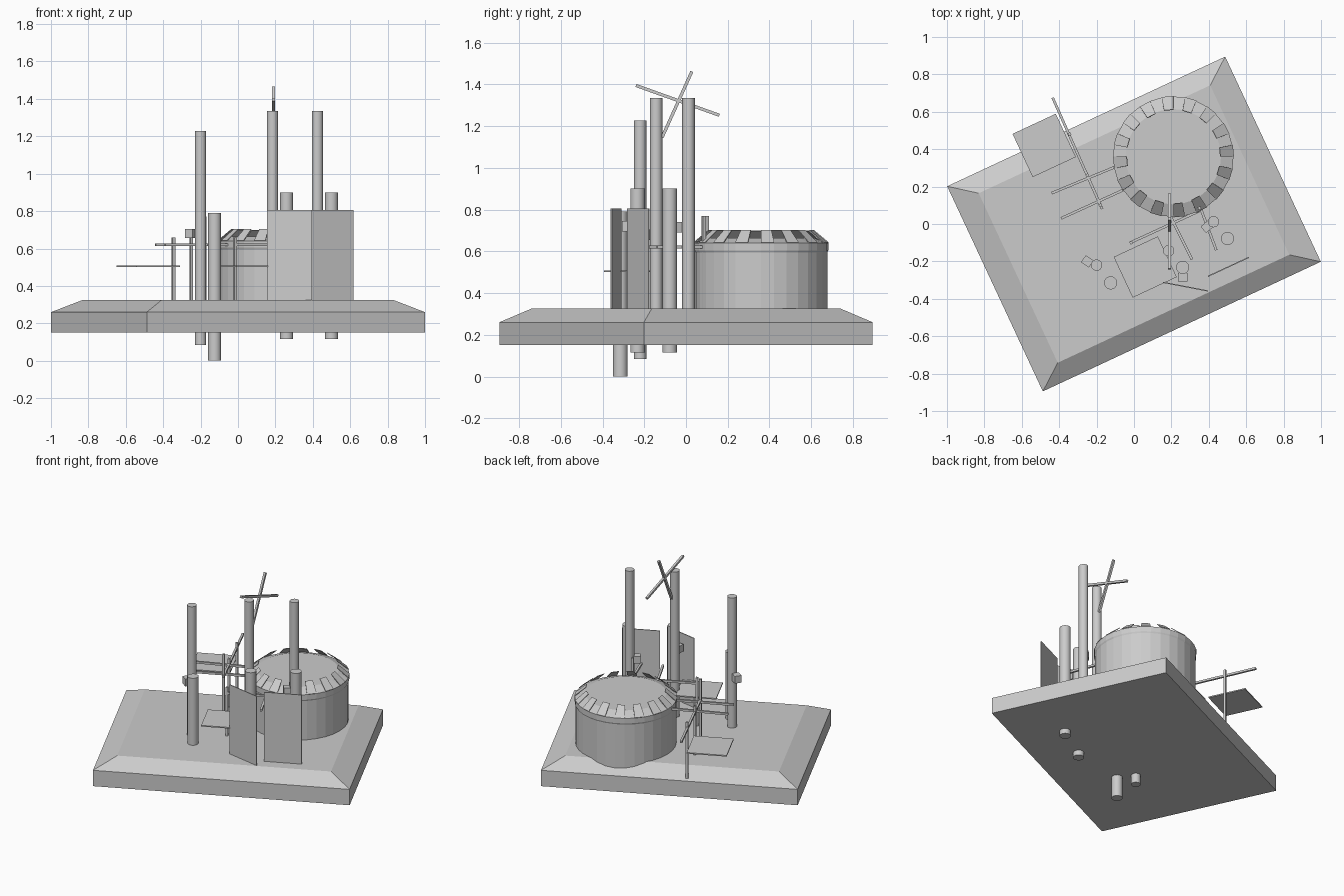
import bpy, bmesh, math
from mathutils import Vector

if "Cube" in bpy.data.objects:
    bpy.data.objects.remove(bpy.data.objects["Cube"])

TURN = math.radians(25)


def finish(name, bm):
    bmesh.ops.recalc_face_normals(bm, faces=bm.faces[:])
    me = bpy.data.meshes.new(name)
    bm.to_mesh(me)
    bm.free()
    ob = bpy.data.objects.new(name, me)
    bpy.context.collection.objects.link(ob)
    return ob


def loft(name, rings):
    """Closed solid through a stack of equal-sized rings."""
    bm = bmesh.new()
    vs = [[bm.verts.new(p) for p in r] for r in rings]
    n = len(vs[0])
    for a, b in zip(vs, vs[1:]):
        for i in range(n):
            j = (i + 1) % n
            bm.faces.new((a[i], a[j], b[j], b[i]))
    bm.faces.new(vs[0][::-1])
    bm.faces.new(vs[-1])
    return finish(name, bm)


def rect(hx, hy, z):
    c, s = math.cos(TURN), math.sin(TURN)
    return [(x * c - y * s, x * s + y * c, z)
            for x, y in ((-hx, -hy), (hx, -hy), (hx, hy), (-hx, hy))]


def circle(x, y, r, z, n):
    return [(x + r * math.cos(math.tau * i / n), y + r * math.sin(math.tau * i / n), z)
            for i in range(n)]


def pole(name, x, y, r, z0, z1):
    ob = loft(name, [circle(x, y, r, z, 20) for z in (z0, z1)])
    for p in ob.data.polygons:
        p.use_smooth = len(p.vertices) == 4


def block(name, loc, size, turn=TURN):
    bm = bmesh.new()
    bmesh.ops.create_cube(bm, size=1)
    bmesh.ops.scale(bm, vec=size, verts=bm.verts)
    ob = finish(name, bm)
    ob.location = loc
    ob.rotation_euler.z = turn


def bar(name, a, b, t=0.014):
    """Square bar between two points."""
    a, b = Vector(a), Vector(b)
    bm = bmesh.new()
    bmesh.ops.create_cube(bm, size=1)
    bmesh.ops.scale(bm, vec=(t, t, (b - a).length), verts=bm.verts)
    ob = finish(name, bm)
    ob.location = (a + b) / 2
    ob.rotation_euler = (b - a).to_track_quat('Z', 'Y').to_euler()


# Chamfered base slab
loft("base", [rect(0.82, 0.605, 0.15), rect(0.82, 0.605, 0.26), rect(0.683, 0.50, 0.325)])

# Round tank with a low conical cap
TX, TY, N = 0.21, 0.36, 32
loft("tank", [circle(TX, TY, r, z, N) for r, z in
              ((0.318, 0.22), (0.318, 0.595), (0.322, 0.605), (0.322, 0.64), (0.255, 0.665))])

# Raised panels alternating around the rim
bm = bmesh.new()
lo, hi = circle(TX, TY, 0.322, 0.64, N), circle(TX, TY, 0.25, 0.70, N)
for i in range(0, N, 2):
    bm.faces.new([bm.verts.new(p) for p in (lo[i], lo[i + 1], hi[i + 1], hi[i])])
rim = finish("rim_panels", bm)
mod = rim.modifiers.new("thickness", 'SOLIDIFY')
mod.thickness = 0.004

# Upright poles, some passing through the base
for i, p in enumerate(((-0.20, -0.22, 0.03, 0.085, 1.228), (0.185, -0.143, 0.03, 0.19, 1.335),
                       (0.425, 0.012, 0.03, 0.19, 1.335), (-0.125, -0.315, 0.035, 0, 0.79),
                       (0.26, -0.232, 0.035, 0.115, 0.90), (0.50, -0.078, 0.035, 0.115, 0.90))):
    pole(f"pole_{i + 1}", *p)

# Tall screens at the front
for i, (a, b) in enumerate((((0.155, -0.312), (0.395, -0.358)), ((0.395, -0.28), (0.615, -0.178)))):
    d = Vector(b) - Vector(a)
    block(f"screen_{i + 1}", ((a[0] + b[0]) / 2, (a[1] + b[1]) / 2, 0.5525),
          (d.length, 0.006, 0.505), math.atan2(d.y, d.x))

# Crossed blades on top of a tall pole
bar("blade_1", (0.19, -0.24, 1.395), (0.19, 0.16, 1.252), 0.015)
bar("blade_2", (0.19, -0.115, 1.145), (0.19, 0.028, 1.462), 0.015)

# Horizontal shelves
block("rear_shelf", (-0.48, 0.42, 0.505), (0.255, 0.255, 0.008))
block("front_shelf", (0.06, -0.23, 0.505), (0.26, 0.24, 0.008))

# Horizontal rails
for i, (a, b) in enumerate((((-0.435, 0.675), (-0.17, 0.08)), ((-0.44, 0.165), (-0.07, 0.318)),
                            ((-0.39, 0.03), (-0.05, 0.185)), ((-0.02, -0.10), (0.35, 0.07)),
                            ((0.19, 0.05), (0.31, -0.19)), ((0.35, 0.10), (0.44, -0.14)))):
    bar(f"rail_{i + 1}", (*a, 0.62), (*b, 0.62))

# Small vertical posts
for i, (x, y, z) in enumerate(((-0.345, 0.48, 0.66), (-0.25, 0.26, 0.66), (-0.18, 0.10, 0.77),
                               (-0.015, -0.10, 0.66), (0.35, 0.085, 0.77))):
    block(f"post_{i + 1}", (x, y, (z + 0.26) / 2), (0.016, 0.016, z - 0.26))

# Little boxes clamped to the poles
for i, (x, y, z, t) in enumerate(((-0.25, -0.20, 0.68, -0.6), (0.39, -0.015, 0.715, 0.7),
                                  (0.26, -0.285, 0.72, 0))):
    block(f"box_{i + 1}", (x, y, z), (0.05, 0.045, 0.05), t)
